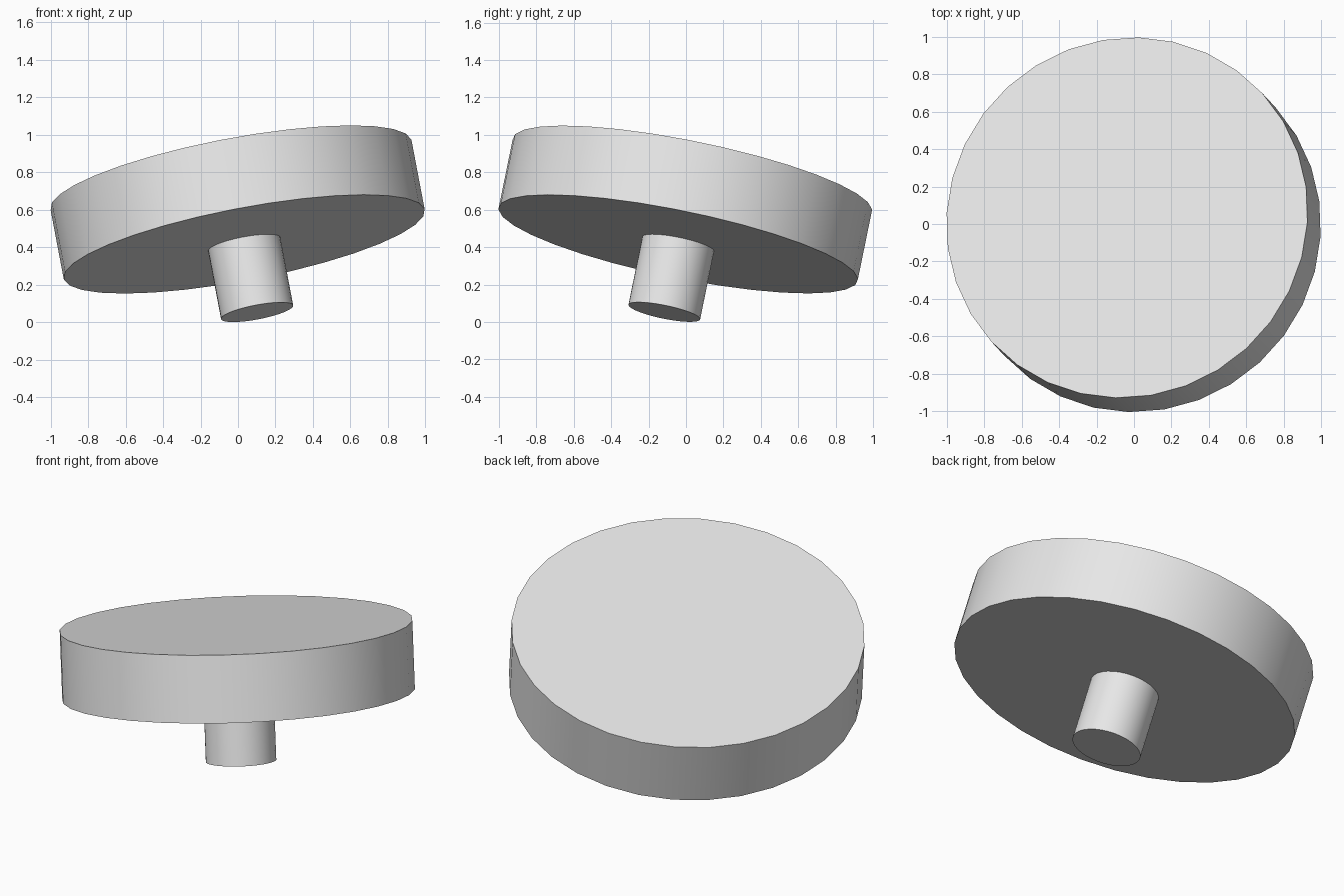
import bpy
from math import radians
from mathutils import Matrix, Vector

cube = bpy.data.objects.get("Cube")
if cube:
    bpy.data.objects.remove(cube, do_unlink=True)

# Single light grey material
grey = bpy.data.materials.new("light_grey")
grey.use_nodes = True
grey.diffuse_color = (0.8, 0.8, 0.8, 1)
grey.node_tree.nodes["Principled BSDF"].inputs["Base Color"].default_value = grey.diffuse_color

# Shared tilted axis, starting at the foot of the stem
axis = Vector((-0.183, 0.197, 0.963)).normalized()
foot = Vector((0.102, -0.116, 0.053))
tilt = Vector((0, 0, 1)).rotation_difference(axis).to_matrix().to_4x4()
spin = Matrix.Rotation(radians(8.7), 4, "Z")


def tilted_cylinder(name, radius, start, end):
    """Cylinder running between two distances along the tilted axis."""
    bpy.ops.mesh.primitive_cylinder_add(vertices=32, radius=radius, depth=end - start)
    obj = bpy.context.object
    obj.name = name
    obj.matrix_world = Matrix.Translation(foot + axis * (start + end) / 2) @ tilt @ spin
    obj.data.materials.append(grey)
    bpy.ops.object.shade_smooth_by_angle(angle=radians(30))
    return obj


# Narrow stem, set slightly into the disc, and the wide disc above it
tilted_cylinder("stem", 0.196, 0, 0.39)
tilted_cylinder("disc", 0.981, 0.377, 0.761)
